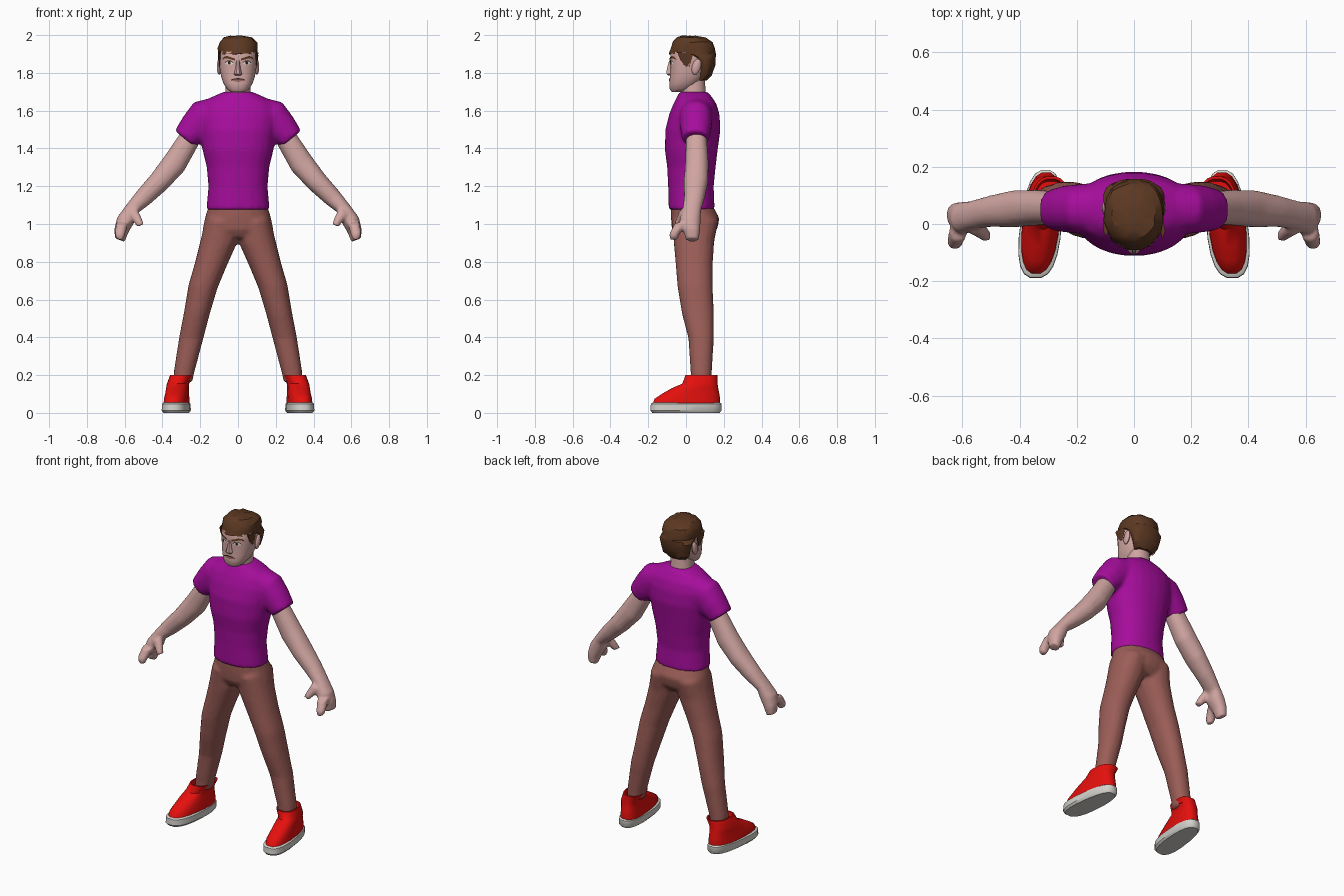
import bpy, bmesh, math, random
from mathutils import Vector

random.seed(4)


def material(name, r, g, b):
    m = bpy.data.materials.new(name)
    m.diffuse_color = (r, g, b, 1)
    return m


SKIN = material("skin", .64, .38, .36)
HAIR = material("brown hair", .107, .04, .016)
SHIRT = material("purple cloth", .38, .004, .33)
PANTS = material("brown cloth", .33, .11, .095)
RED = material("red shoe", .78, .005, .004)
SOLE = material("pale rubber", .65, .64, .6)
WHITE = material("eye white", .8, .76, .74)
DARK = material("dark brown", .03, .012, .008)
LIP = material("lip", .34, .13, .115)


def loft(bm, rings, sx=1, sides=16, e=2.2):
    """Skin rounded rings given as (xa, za, xb, zb, y0, y1), capped at both ends."""
    loops = []
    for xa, za, xb, zb, y0, y1 in rings:
        loop = []
        for i in range(sides):
            a = 2 * math.pi * (i + .5) / sides
            c, s = math.cos(a), math.sin(a)
            u = math.copysign(abs(c) ** (2 / e), c)
            v = math.copysign(abs(s) ** (2 / e), s)
            loop.append(bm.verts.new((sx * ((xa + xb) / 2 + u * (xa - xb) / 2),
                                      (y0 + y1) / 2 + v * (y1 - y0) / 2,
                                      (za + zb) / 2 + u * (za - zb) / 2)))
        loops.append(loop)
    for p, q in zip(loops, loops[1:]):
        for i in range(sides):
            j = (i + 1) % sides
            bm.faces.new((p[i], p[j], q[j], q[i]))
    bm.faces.new(loops[0])
    bm.faces.new(loops[-1])


def level(rings, cx=0):
    """Horizontal rings from (half width, z, y0, y1)."""
    return [(cx + w, z, cx - w, z, y0, y1) for w, z, y0, y1 in rings]


def finish(bm, name, mat, fuse=0, angle=40):
    bmesh.ops.recalc_face_normals(bm, faces=bm.faces[:])
    me = bpy.data.meshes.new(name)
    bm.to_mesh(me)
    bm.free()
    me.materials.append(mat)
    ob = bpy.data.objects.new(name, me)
    bpy.context.collection.objects.link(ob)
    bpy.ops.object.select_all(action='DESELECT')
    ob.select_set(True)
    bpy.context.view_layer.objects.active = ob
    if fuse:  # blend overlapping volumes into one skin
        r = ob.modifiers.new("fuse", 'REMESH')
        r.mode, r.voxel_size, r.use_smooth_shade = 'VOXEL', fuse, True
        s = ob.modifiers.new("relax", 'SMOOTH')
        s.factor, s.iterations = .5, 4
        for m in ("fuse", "relax"):
            bpy.ops.object.modifier_apply(modifier=m)
        bpy.ops.object.shade_smooth()
    else:
        bpy.ops.object.shade_smooth_by_angle(angle=math.radians(angle))
    return ob


# Shirt: torso and two short sleeves
bm = bmesh.new()
loft(bm, level([(.168, 1.075, -.092, .152), (.157, 1.2, -.095, .147), (.166, 1.3, -.1, .157),
                (.188, 1.39, -.112, .168), (.205, 1.5, -.11, .183), (.212, 1.58, -.09, .178),
                (.195, 1.635, -.068, .162), (.14, 1.672, -.048, .138), (.075, 1.7, -.035, .115)]),
     sides=24)
for sx in (-1, 1):
    loft(bm, [(.10, 1.68, .06, 1.48, -.04, .15), (.235, 1.645, .14, 1.46, -.035, .14),
              (.29, 1.57, .18, 1.44, -.03, .135), (.335, 1.495, .23, 1.408, -.022, .122)], sx)
finish(bm, "shirt", SHIRT, .012)

# Trousers: pelvis and two spread legs
bm = bmesh.new()
loft(bm, level([(.155, 1.1, -.08, .14), (.176, 1.03, -.08, .178),
                (.188, .97, -.075, .165), (.09, .925, -.05, .13)]), sides=24)
for sx in (-1, 1):
    loft(bm, [(.172, 1.03, .0, 1.0, -.076, .172), (.2, .91, .004, .9, -.066, .15),
              (.23, .79, .06, .775, -.055, .142), (.262, .68, .108, .66, -.046, .142),
              (.287, .53, .15, .52, -.022, .148), (.312, .4, .184, .39, .012, .148),
              (.34, .22, .232, .21, .024, .137), (.343, .16, .242, .16, .026, .135)], sx)
finish(bm, "trousers", PANTS, .012)

for sx, side in ((-1, "right"), (1, "left")):
    # Arm with hand, forefinger and thumb
    bm = bmesh.new()
    loft(bm, [(.29, 1.505, .205, 1.425, 0, .11), (.385, 1.365, .285, 1.28, -.005, .12),
              (.462, 1.26, .375, 1.185, -.012, .118), (.535, 1.175, .46, 1.11, -.01, .1),
              (.6, 1.09, .54, 1.05, -.02, .08), (.64, 1.035, .55, 1.005, -.035, .078),
              (.655, .975, .58, .955, -.015, .075), (.652, .925, .6, .905, 0, .068)], sx)
    loft(bm, [(.645, 1.01, .58, 1.0, -.06, .02), (.653, .95, .598, .94, -.09, -.035),
              (.645, .92, .608, .915, -.085, -.045)], sx, 10)
    loft(bm, [(.59, 1.05, .535, 1.085, -.035, .03), (.56, 1.018, .515, 1.045, -.05, .005),
              (.532, .985, .498, 1.0, -.065, -.02)], sx, 10)
    finish(bm, side + "_arm", SKIN, .009)

    # Shoe upper and sole, toes turned slightly outwards
    upper = level([(.066, .04, -.18, .18), (.064, .075, -.168, .182), (.06, .1, -.13, .178),
                   (.058, .13, -.078, .172), (.057, .155, -.02, .168)], .325)
    upper += level([(.061, .2, -.004, .167), (.054, .2, .005, .158), (.05, .17, .01, .15)], .305)
    sole = level([(.064, 0, -.18, .18), (.074, .012, -.19, .19),
                  (.073, .048, -.188, .19), (.064, .054, -.178, .182)], .325)
    for name, rings, mat, e in (("shoe", upper, RED, 2.5), ("sole", sole, SOLE, 2.8)):
        bm = bmesh.new()
        loft(bm, rings, sx, 20, e)
        for v in bm.verts:
            v.co.x -= sx * .1 * v.co.y
            if name == "sole":  # narrower heel
                v.co.x -= (v.co.x - sx * .325) * max(0, v.co.y) * .8
        finish(bm, side + "_" + name, mat)

    # Ear
    bm = bmesh.new()
    bmesh.ops.create_uvsphere(bm, u_segments=10, v_segments=8, radius=1)
    for v in bm.verts:
        x, y, z = v.co
        v.co = Vector((sx * (.1 + .013 * x), .055 + .024 * y + .008 * z, 1.832 + .042 * z))
    finish(bm, side + "_ear", SKIN)

# Neck
bm = bmesh.new()
loft(bm, level([(.075, 1.65, -.025, .112), (.067, 1.7, -.03, .105), (.064, 1.78, -.03, .1)]))
finish(bm, "neck", SKIN)

# Head with jaw
FACE = [(.04, 1.7, -.076, .0), (.06, 1.715, -.087, .03), (.078, 1.745, -.088, .07),
        (.09, 1.78, -.086, .1), (.098, 1.83, -.083, .12), (.1, 1.87, -.085, .13),
        (.1, 1.91, -.082, .135), (.085, 1.95, -.06, .12), (.04, 1.975, -.02, .07)]
bm = bmesh.new()
loft(bm, level(FACE), sides=28, e=2.4)
finish(bm, "head", SKIN)

# Nose
bm = bmesh.new()
loft(bm, level([(.016, 1.785, -.093, -.06), (.023, 1.795, -.106, -.06),
                (.014, 1.825, -.102, -.06), (.01, 1.865, -.09, -.06)]), sides=8)
finish(bm, "nose", SKIN)

# Hair: full crown, back only below the hairline, slightly ragged
bm = bmesh.new()
loft(bm, level([(.06, 1.762, .06, .112), (.085, 1.79, .06, .136), (.1, 1.84, .055, .152),
                (.104, 1.875, .03, .157), (.105, 1.892, -.02, .158), (.104, 1.9, -.09, .158),
                (.106, 1.93, -.084, .156), (.1, 1.962, -.07, .142), (.075, 1.985, -.048, .11),
                (.035, 1.995, -.02, .05)]), sides=20, e=2.2)
for sx in (-1, 1):  # sideburns
    loft(bm, [(.1, 1.835, .094, 1.835, -.005, .02), (.104, 1.87, .09, 1.87, -.03, .03),
              (.105, 1.91, .09, 1.91, -.045, .04)], sx, 8, 3)
for v in bm.verts:
    v.co += Vector([random.uniform(-.004, .004) for _ in range(3)])
    v.co.z = min(v.co.z, 2)
finish(bm, "hair", HAIR, angle=30)


def face_y(x, z):
    """Front surface of the head at x, z."""
    for lo, hi in zip(FACE, FACE[1:]):
        if lo[1] <= z <= hi[1]:
            t = (z - lo[1]) / (hi[1] - lo[1])
            w, _, y0, y1 = [a + (b - a) * t for a, b in zip(lo, hi)]
            k = max(0, 1 - (abs(x) / w) ** 2.4) ** (1 / 2.4)
            return (y0 + y1) / 2 - k * (y1 - y0) / 2


def plate(name, mat, xs, tops, bottoms, lift, sides=(-1, 1)):
    """Thin strip laid over the face between two edge curves."""
    bm = bmesh.new()
    for s in sides:
        cols = [[bm.verts.new((s * x, face_y(x, z) - lift, z)) for z in (t, b)]
                for x, t, b in zip(xs, tops, bottoms)]
        for p, q in zip(cols, cols[1:]):
            f = bm.faces.new((p[0], p[1], q[1], q[0]))
            f.normal_update()
            if f.normal.y > 0:
                f.normal_flip()
    me = bpy.data.meshes.new(name)
    bm.to_mesh(me)
    bm.free()
    me.materials.append(mat)
    bpy.context.collection.objects.link(bpy.data.objects.new(name, me))


# Facial details
plate("eyes", WHITE, (.025, .035, .048, .06, .068), (1.85, 1.86, 1.863, 1.86, 1.853),
      (1.848, 1.844, 1.842, 1.845, 1.85), .002)
plate("irises", DARK, (.039, .043, .05, .054), (1.857, 1.862, 1.862, 1.857),
      (1.849, 1.844, 1.844, 1.849), .0035)
plate("eyelids", DARK, (.023, .035, .048, .06, .07), (1.854, 1.864, 1.867, 1.864, 1.855),
      (1.85, 1.86, 1.863, 1.86, 1.851), .003)
plate("eyebrows", HAIR, (.016, .035, .055, .072, .083), (1.876, 1.882, 1.889, 1.887, 1.874),
      (1.866, 1.87, 1.876, 1.876, 1.869), .004)
plate("mouth_line", DARK, (-.038, -.02, 0, .02, .038), (1.763, 1.771, 1.772, 1.771, 1.763),
      (1.758, 1.765, 1.766, 1.765, 1.758), .003, (1,))
plate("lower_lip", LIP, (-.028, -.015, 0, .015, .028), (1.762, 1.765, 1.766, 1.765, 1.762),
      (1.759, 1.754, 1.752, 1.754, 1.759), .003, (1,))
